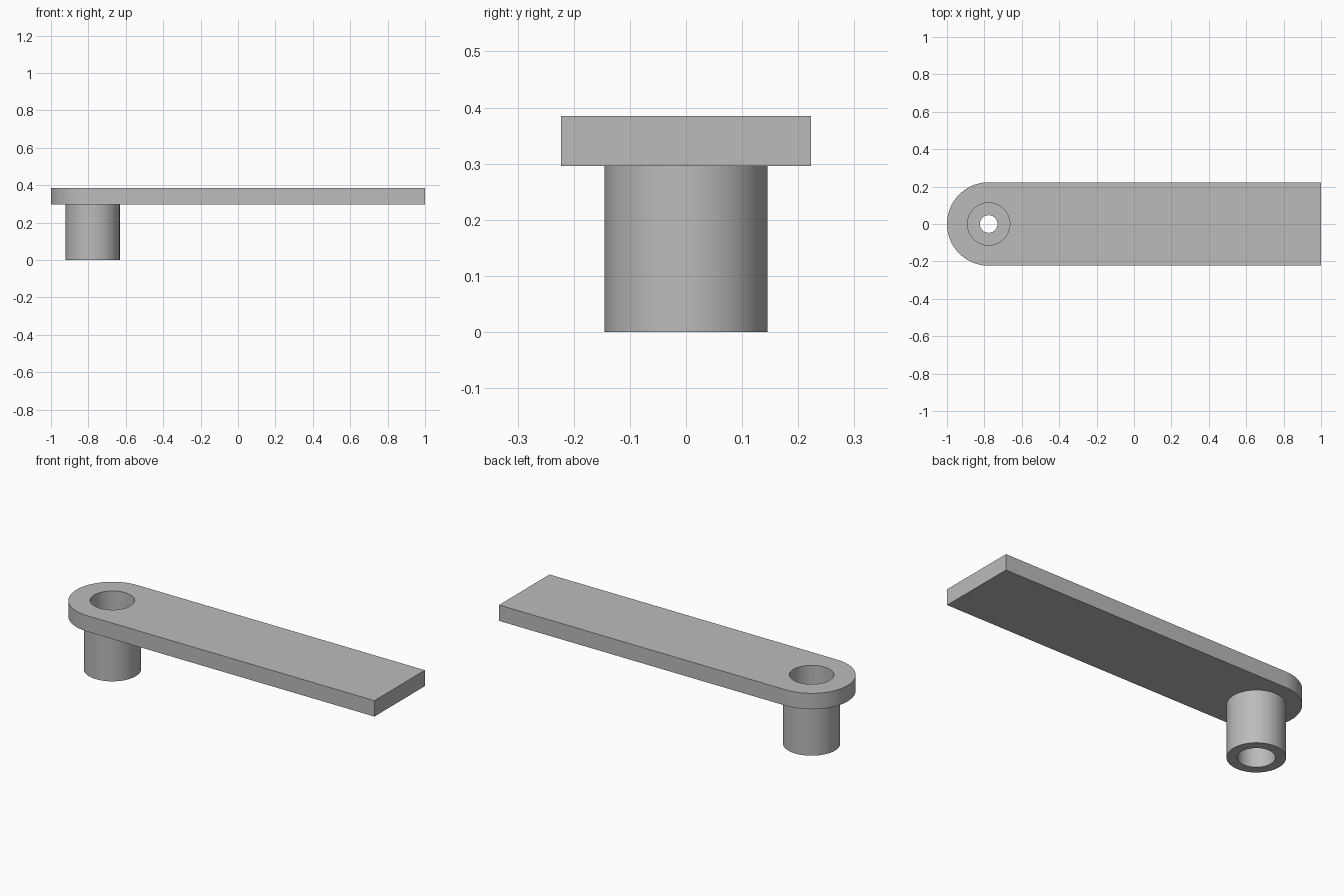
import bpy, bmesh, math

if "Cube" in bpy.data.objects:
    bpy.data.objects.remove(bpy.data.objects["Cube"])

PIVOT_X = -0.777
HALF_WIDTH = 0.223
PLATE_BOTTOM, TOP = 0.296, 0.385
WEB_BOTTOM, WEB_TOP = 0.15, 0.19
SEGMENTS = 96

grey = bpy.data.materials.new("mid_grey")
grey.use_nodes = True
colour = (0.5, 0.5, 0.5, 1)
grey.diffuse_color = colour
grey.node_tree.nodes["Principled BSDF"].inputs["Base Color"].default_value = colour


def prism(name, outline, z0, z1):
    """Extrude a flat outline upward into a closed solid."""
    bm = bmesh.new()
    face = bm.faces.new([bm.verts.new((x, y, z0)) for x, y in outline])
    up = bmesh.ops.extrude_face_region(bm, geom=[face])
    verts = [v for v in up["geom"] if isinstance(v, bmesh.types.BMVert)]
    bmesh.ops.translate(bm, vec=(0, 0, z1 - z0), verts=verts)
    bmesh.ops.recalc_face_normals(bm, faces=bm.faces)
    mesh = bpy.data.meshes.new(name)
    bm.to_mesh(mesh)
    bm.free()
    mesh.materials.append(grey)
    obj = bpy.data.objects.new(name, mesh)
    bpy.context.collection.objects.link(obj)
    return obj


def arc(radius, start, end, count):
    steps = [start + (end - start) * i / count for i in range(count + 1)]
    return [(PIVOT_X + radius * math.cos(a), radius * math.sin(a)) for a in steps]


def cylinder(name, radius, z0, z1):
    return prism(name, arc(radius, 0, math.tau, SEGMENTS)[:-1], z0, z1)


def combine(target, tool, operation):
    """Apply a boolean and discard its tool."""
    tool.hide_render = True
    mod = target.modifiers.new(operation.title(), "BOOLEAN")
    mod.operation, mod.object, mod.solver = operation, tool, "EXACT"
    bpy.ops.object.modifier_apply(modifier=mod.name)
    bpy.data.objects.remove(tool)


# Flat arm, rounded around the pivot and square at the far end
outline = arc(HALF_WIDTH, math.pi / 2, 3 * math.pi / 2, SEGMENTS // 2)
outline += [(1, -HALF_WIDTH), (1, HALF_WIDTH)]
arm = prism("lever_arm", outline, PLATE_BOTTOM, TOP)
bpy.ops.object.select_all(action="DESELECT")
bpy.context.view_layer.objects.active = arm
arm.select_set(True)

# Hollow boss below the pivot
combine(arm, cylinder("boss", 0.145, 0, PLATE_BOTTOM + 0.04), "UNION")

# Counterbores from both ends, joined by a narrow through hole
combine(arm, cylinder("upper_bore", 0.113, WEB_TOP, TOP + 0.1), "DIFFERENCE")
combine(arm, cylinder("lower_bore", 0.093, -0.1, WEB_BOTTOM), "DIFFERENCE")
combine(arm, cylinder("through_hole", 0.047, WEB_BOTTOM - 0.02, WEB_TOP + 0.02), "DIFFERENCE")

bpy.ops.object.shade_smooth_by_angle(angle=math.radians(30))
